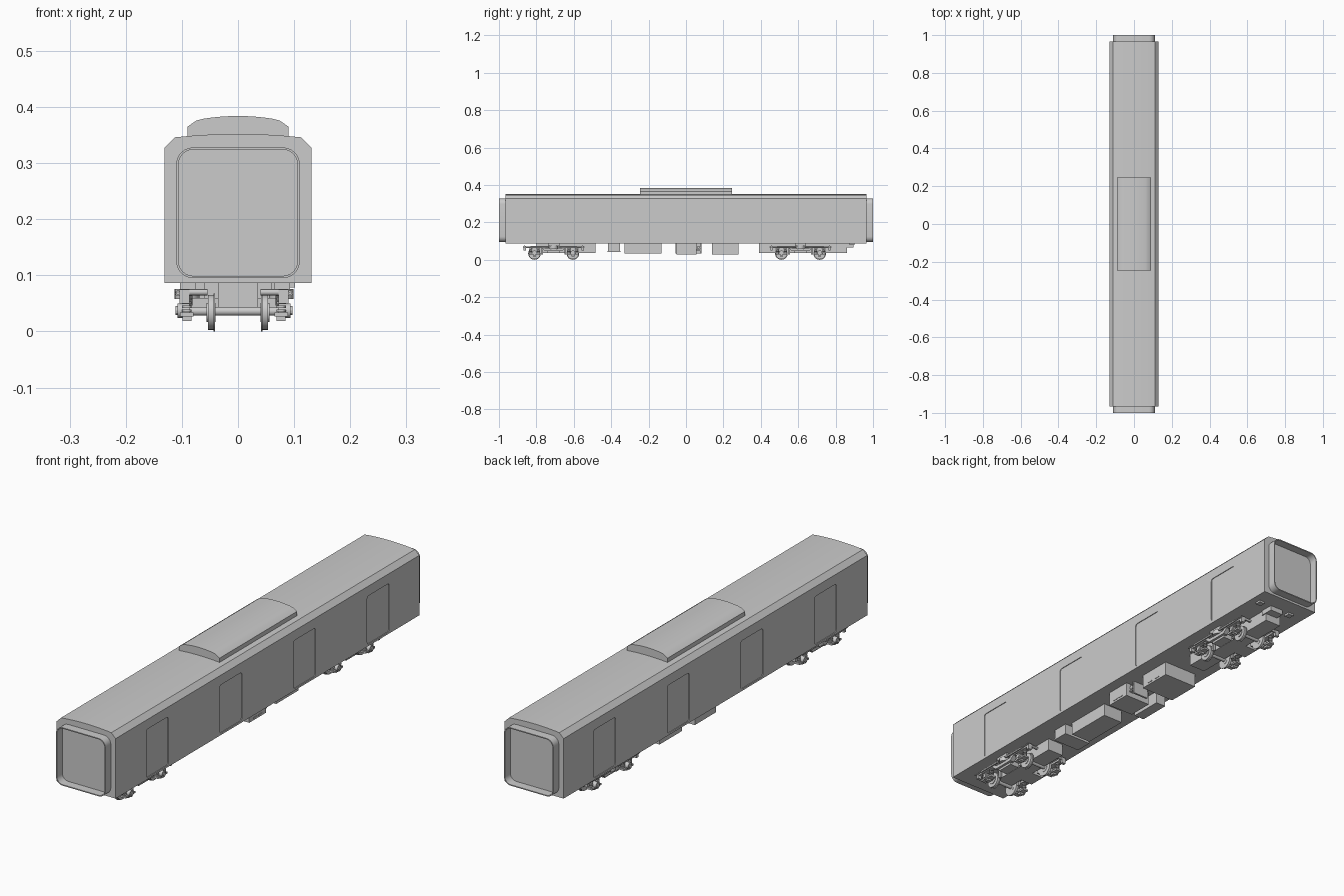
import bpy, bmesh, math
from mathutils import Matrix, Vector

if "Cube" in bpy.data.objects:
    bpy.data.objects.remove(bpy.data.objects["Cube"])

def finish(name, bm, smooth=False):
    bmesh.ops.recalc_face_normals(bm, faces=bm.faces)
    me = bpy.data.meshes.new(name)
    bm.to_mesh(me)
    bm.free()
    ob = bpy.data.objects.new(name, me)
    bpy.context.collection.objects.link(ob)
    bpy.context.view_layer.objects.active = ob
    if smooth:
        bpy.ops.object.select_all(action='DESELECT')
        ob.select_set(True)
        bpy.ops.object.shade_smooth_by_angle(angle=math.radians(30))
    return ob

def prism(bm, pts, lo, hi, axis='y'):
    # extrude a closed 2D profile along x or y
    put = (lambda a, b, t: (a, t, b)) if axis == 'y' else (lambda a, b, t: (t, a, b))
    rings = [[bm.verts.new(put(a, b, t)) for a, b in pts] for t in (lo, hi)]
    n = len(pts)
    for i in range(n):
        j = (i + 1) % n
        bm.faces.new((rings[0][i], rings[0][j], rings[1][j], rings[1][i]))
    bm.faces.new(rings[0])
    bm.faces.new(rings[1])

def box(bm, x0, x1, y0, y1, z0, z1):
    prism(bm, [(x0, z0), (x1, z0), (x1, z1), (x0, z1)], y0, y1)

def cyl(bm, c, r, length, axis='x', seg=20, r2=None):
    rot = {'x': Matrix.Rotation(math.pi / 2, 4, 'Y'), 'y': Matrix.Rotation(math.pi / 2, 4, 'X'),
           'z': Matrix.Identity(4)}[axis]
    bmesh.ops.create_cone(bm, cap_ends=True, segments=seg, radius1=r, radius2=r2 or r,
                          depth=length, matrix=Matrix.Translation(Vector(c)) @ rot)

def rounded(a0, a1, b0, b1, r, n=6):
    pts = []
    for k, (a, b) in enumerate([(a1 - r, b1 - r), (a0 + r, b1 - r), (a0 + r, b0 + r), (a1 - r, b0 + r)]):
        for i in range(n + 1):
            t = math.pi / 2 * (k + i / n)
            pts.append((a + r * math.cos(t), b + r * math.sin(t)))
    return pts

def arc(half, edge, crown, n=12):
    return [(half - 2 * half * i / n, edge + crown * (1 - (1 - 2 * i / n) ** 2)) for i in range(n + 1)]

# carriage shell with chamfered shoulders and a cambered roof
END, SIDE, FLOOR = 0.965, 0.131, 0.086
bm = bmesh.new()
prism(bm, [(-SIDE, FLOOR), (SIDE, FLOOR), (SIDE, 0.327)] + arc(0.112, 0.346, 0.006)
      + [(-SIDE, 0.327)], -END, END)
body = finish("carriage_body", bm, True)

# recessed doors, four per side
bm = bmesh.new()
for y in (-0.70, -0.232, 0.236, 0.704):
    for s in (-1, 1):
        prism(bm, rounded(y - 0.07, y + 0.07, 0.094, 0.288, 0.01, 4), s * 0.128, s * 0.15, 'x')
cutter = finish("door_cutter", bm)
cutter.hide_render = True
mod = body.modifiers.new("doors", 'BOOLEAN')
mod.operation, mod.solver, mod.object = 'DIFFERENCE', 'EXACT', cutter
bpy.context.view_layer.objects.active = body
bpy.ops.object.modifier_apply(modifier="doors")
bpy.data.objects.remove(cutter)

# hollow gangway surrounds at both ends
for s, tag in ((-1, "front"), (1, "rear")):
    bm = bmesh.new()
    outer = rounded(-0.11, 0.11, 0.095, 0.328, 0.03)
    inner = rounded(-0.106, 0.106, 0.099, 0.324, 0.026)
    loops = [(outer, END - 0.002), (outer, 1.0), (inner, 1.0), (inner, END - 0.002)]
    rings = [[bm.verts.new((x, s * y, z)) for x, z in pts] for pts, y in loops]
    for k in range(4):
        a, b = rings[k], rings[(k + 1) % 4]
        for i in range(len(a)):
            j = (i + 1) % len(a)
            bm.faces.new((a[i], a[j], b[j], b[i]))
    finish(tag + "_gangway", bm, True)

# roof equipment housing
bm = bmesh.new()
prism(bm, [(-0.09, 0.345), (0.09, 0.345), (0.09, 0.365), (0.074, 0.376)]
      + arc(0.062, 0.379, 0.005, 8) + [(-0.074, 0.376), (-0.09, 0.365)], -0.246, 0.246)
finish("roof_unit", bm, True)

# bogies
CX, FX = -0.007, 0.084
for yc, tag in ((-0.7075, "front"), (0.6125, "rear")):
    bm = bmesh.new()   # wheels, axles and brake discs
    for y in (yc - 0.1025, yc + 0.1025):
        cyl(bm, (CX, y, 0.036), 0.008, 0.18, seg=16)
        for s in (-1, 1):
            cyl(bm, (s * 0.0485, y, 0.034), 0.031, 0.010, seg=32)
            cyl(bm, (s * 0.0425, y, 0.034), 0.034, 0.003, seg=32)
            cyl(bm, (s * 0.048, y, 0.034), 0.017, 0.016, seg=20)
            cyl(bm, (CX + s * 0.09, y, 0.037), 0.013, 0.022, seg=20)
            cyl(bm, (CX + s * 0.098, y, 0.037), 0.008, 0.012, seg=12)
    finish(tag + "_wheelsets", bm, True)

    bm = bmesh.new()   # side frames and cross beam
    side = [(-0.150, 0.063), (-0.065, 0.063), (-0.045, 0.046), (0.045, 0.046), (0.065, 0.063),
            (0.150, 0.063), (0.150, 0.071), (0.06, 0.073), (0.04, 0.060), (-0.04, 0.060),
            (-0.06, 0.073), (-0.150, 0.071)]
    for s in (-1, 1):
        x = CX + s * FX
        prism(bm, [(yc + a, b) for a, b in side], x - 0.010, x + 0.010, 'x')
        for y in (yc - 0.1025, yc + 0.1025):
            box(bm, x - 0.012, x + 0.012, y - 0.030, y + 0.030, 0.027, 0.034)
            box(bm, x - 0.008, x + 0.008, y - 0.008, y + 0.008, 0.019, 0.030)
        box(bm, x - 0.012, x + 0.016, yc - 0.03, yc + 0.03, 0.074, FLOOR + 0.002)
        for d in (-1, 1):
            box(bm, x + s * 0.004 - 0.009, x + s * 0.004 + 0.009,
                yc + d * 0.155 - 0.006, yc + d * 0.155 + 0.006, 0.050, 0.075)
            box(bm, s * 0.048 - 0.005, s * 0.048 + 0.005,
                yc + d * 0.062 - 0.005, yc + d * 0.062 + 0.005, 0.028, 0.060)
    box(bm, CX - FX, CX + FX, yc - 0.035, yc + 0.035, 0.037, 0.060)
    finish(tag + "_bogie_frame", bm)

    bm = bmesh.new()   # springs and dampers
    for s in (-1, 1):
        x = CX + s * FX
        cyl(bm, (x, yc, 0.067), 0.022, 0.018, 'z', 20)
        for d in (-1, 1):
            for e in (-0.022, 0.022):
                for k in range(4):
                    cyl(bm, (x, yc + d * 0.1025 + e, 0.037 + k * 0.007),
                        0.0085, 0.004, 'z', 12)
            cyl(bm, (x + s * 0.016, yc + d * 0.075, 0.068), 0.005, 0.10, 'y', 12)
            cyl(bm, (x + s * 0.016, yc + d * 0.14, 0.068), 0.003, 0.05, 'y', 8)
            cyl(bm, (x - s * 0.012, yc + d * 0.155, 0.070), 0.006, 0.05, 'x', 12)
    finish(tag + "_suspension", bm, True)

# underfloor equipment cases: name, x range, y range, lowest z
cases = [("front_bogie_case", -0.036, 0.036, -0.80, -0.485, 0.036),
         ("rear_bogie_case", -0.036, 0.036, 0.39, 0.86, 0.036),
         ("air_tank_case", -0.06, 0.06, -0.418, -0.352, 0.044),
         ("large_case", -0.045, 0.045, -0.33, -0.13, 0.034),
         ("control_case", -0.03, 0.085, -0.05, 0.055, 0.029),
         ("side_case", -0.095, -0.05, -0.055, 0.08, 0.034),
         ("converter_case", -0.08, 0.072, 0.14, 0.282, 0.029)]
for name, x0, x1, y0, y1, z in cases:
    bm = bmesh.new()
    box(bm, x0, x1, y0, y1, z, FLOOR + 0.002)
    if name in ("control_case", "converter_case"):   # handle slots
        for f in (0.25, 0.55):
            y = y0 + f * (y1 - y0)
            box(bm, x1 - 0.001, x1 + 0.002, y, y + 0.022, 0.037, 0.040)
    if name == "air_tank_case":   # bottom lip
        box(bm, x0 - 0.002, x1 + 0.002, y0 - 0.002, y1 + 0.002, 0.041, 0.048)
    finish(name, bm)

# small valve gear beside the control case
bm = bmesh.new()
box(bm, 0.0, 0.07, 0.055, 0.075, 0.050, 0.056)
box(bm, 0.0, 0.07, 0.076, 0.084, 0.034, FLOOR)
cyl(bm, (0.05, 0.066, 0.067), 0.008, 0.04, 'x', 16)
finish("valve_gear", bm, True)

# brackets under the rear end
bm = bmesh.new()
for x in (-0.06, 0.09):
    box(bm, x - 0.012, x + 0.012, 0.875, 0.90, 0.078, FLOOR + 0.002)
box(bm, -0.02, 0.04, 0.84, 0.895, 0.066, FLOOR + 0.002)
finish("rear_brackets", bm)
